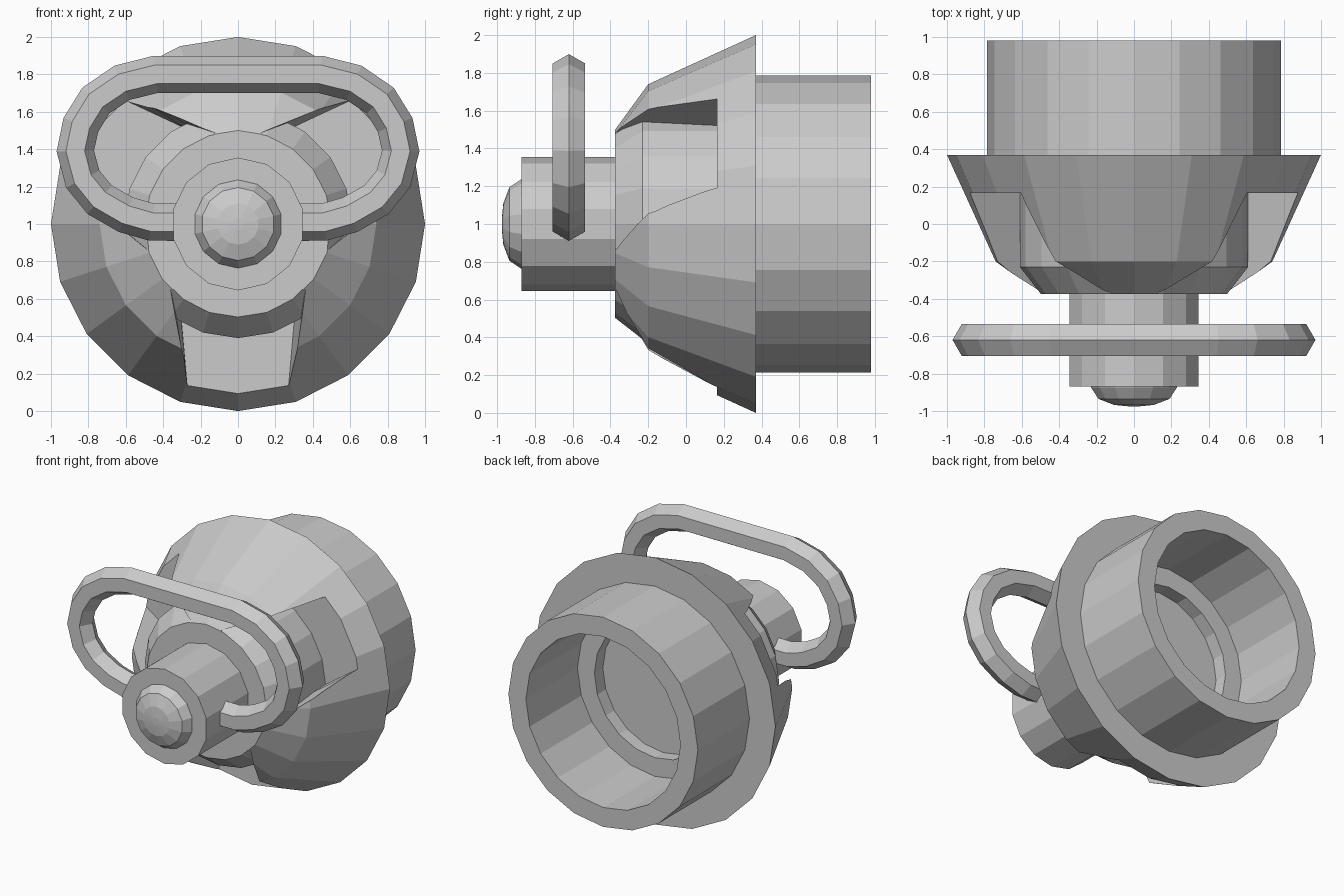
import bpy, bmesh
from math import cos, sin, pi, radians
from mathutils import Vector, Matrix

old = bpy.data.objects.get("Cube")
if old:
    bpy.data.objects.remove(old, do_unlink=True)

GREY = (0.6, 0.6, 0.6, 1)
grey = bpy.data.materials.new("plain grey")
grey.use_nodes = True
grey.diffuse_color = GREY
grey.node_tree.nodes["Principled BSDF"].inputs["Base Color"].default_value = GREY


def finish(name, bm):
    """Turn a bmesh into a flat-shaded grey object."""
    bmesh.ops.recalc_face_normals(bm, faces=bm.faces)
    mesh = bpy.data.meshes.new(name)
    bm.to_mesh(mesh)
    bm.free()
    mesh.materials.append(grey)
    obj = bpy.data.objects.new(name, mesh)
    bpy.context.collection.objects.link(obj)
    return obj


def lathe(name, profile, sides, closed=False):
    """Spin (radius, y) points about the y axis at z = 1; end loops are capped."""
    bm = bmesh.new()
    loops = []
    for r, y in profile:
        angles = [pi / 2 + 2 * pi * i / sides for i in range(sides)]
        loops.append([bm.verts.new((r * cos(a), y, 1 + r * sin(a))) for a in angles])
    pairs = list(zip(loops, loops[1:]))
    if closed:
        pairs.append((loops[-1], loops[0]))
    else:
        bm.faces.new(loops[0])
        bm.faces.new(loops[-1])
    for a, b in pairs:
        for i in range(sides):
            j = (i + 1) % sides
            bm.faces.new((a[i], a[j], b[j], b[i]))
    return finish(name, bm)


def subtract(target, cutter):
    mod = target.modifiers.new("cut", 'BOOLEAN')
    mod.operation = 'DIFFERENCE'
    mod.solver = 'EXACT'
    mod.object = cutter
    bpy.context.view_layer.objects.active = target
    bpy.ops.object.modifier_apply(modifier=mod.name)


def notch_cutter(angle):
    """Tapered block pointing down, narrower at the back, turned about the y axis."""
    bm = bmesh.new()
    corners = []
    for y, inner, outer in ((-0.42, 0.365, 0.26), (0.165, 0.315, 0.25)):
        corners.append([bm.verts.new(p) for p in (
            (-inner, y, -0.35), (inner, y, -0.35), (outer, y, -1.1), (-outer, y, -1.1))])
    front, back = corners
    bm.faces.new(front)
    bm.faces.new(back)
    for i in range(4):
        j = (i + 1) % 4
        bm.faces.new((front[i], front[j], back[j], back[i]))
    turn = Matrix.Translation((0, 0, 1)) @ Matrix.Rotation(radians(angle), 4, 'Y')
    bmesh.ops.transform(bm, matrix=turn, verts=bm.verts)
    return finish("notch_cutter", bm)


# Flared body with a shallow round recess in its back
body = lathe("flared_body", [(0.5, -0.375), (0.74, -0.2), (1, 0.37),
                             (0.5, 0.37), (0.5, 0.27)], 20)

# Three notches that stop at an inner core
core = lathe("core_cutter", [(0.4, -0.5), (0.497, -0.375), (0.61, -0.23), (0.61, 0.3)], 20)
core.hide_render = True
for angle in (0, 120, 240):
    cutter = notch_cutter(angle)
    cutter.hide_render = True
    subtract(cutter, core)
    subtract(body, cutter)
    bpy.data.objects.remove(cutter, do_unlink=True)
bpy.data.objects.remove(core, do_unlink=True)

# Open tube at the back
lathe("rear_tube", [(0.785, 0.365), (0.785, 0.98), (0.64, 0.98), (0.64, 0.365)], 20, True)

# Neck and domed button at the front
lathe("front_neck", [(0.355, -0.87), (0.355, -0.36)], 14)
lathe("domed_button", [(0.238, -0.86), (0.235, -0.875), (0.195, -0.935),
                       (0.11, -0.967), (0.03, -0.975)], 14)

# Hexagonal bar bent into a loop handle, both ends sunk in the neck
half = [(0.3, 1.01), (0.46, 1.01), (0.6, 1.05), (0.74, 1.13), (0.83, 1.24), (0.87, 1.39),
        (0.84, 1.53), (0.76, 1.66), (0.62, 1.755), (0.44, 1.8)]
path = [Vector(p) for p in half + [(-x, z) for x, z in reversed(half)]]
bm = bmesh.new()
rings = []
for i, p in enumerate(path):
    before, after = path[max(i - 1, 0)], path[min(i + 1, len(path) - 1)]
    tangent = Vector((0, 0))
    for step in (p - before, after - p):
        if step.length > 0:
            tangent += step.normalized()
    tangent.normalize()
    ring = []
    for k in range(6):
        out = 0.1 * cos(k * pi / 3)
        ring.append(bm.verts.new((p.x + out * tangent.y, -0.62 + 0.1 * sin(k * pi / 3),
                                  p.y - out * tangent.x)))
    rings.append(ring)
for a, b in zip(rings, rings[1:]):
    for k in range(6):
        bm.faces.new((a[k], a[(k + 1) % 6], b[(k + 1) % 6], b[k]))
bm.faces.new(rings[0])
bm.faces.new(rings[-1])
finish("loop_handle", bm)
